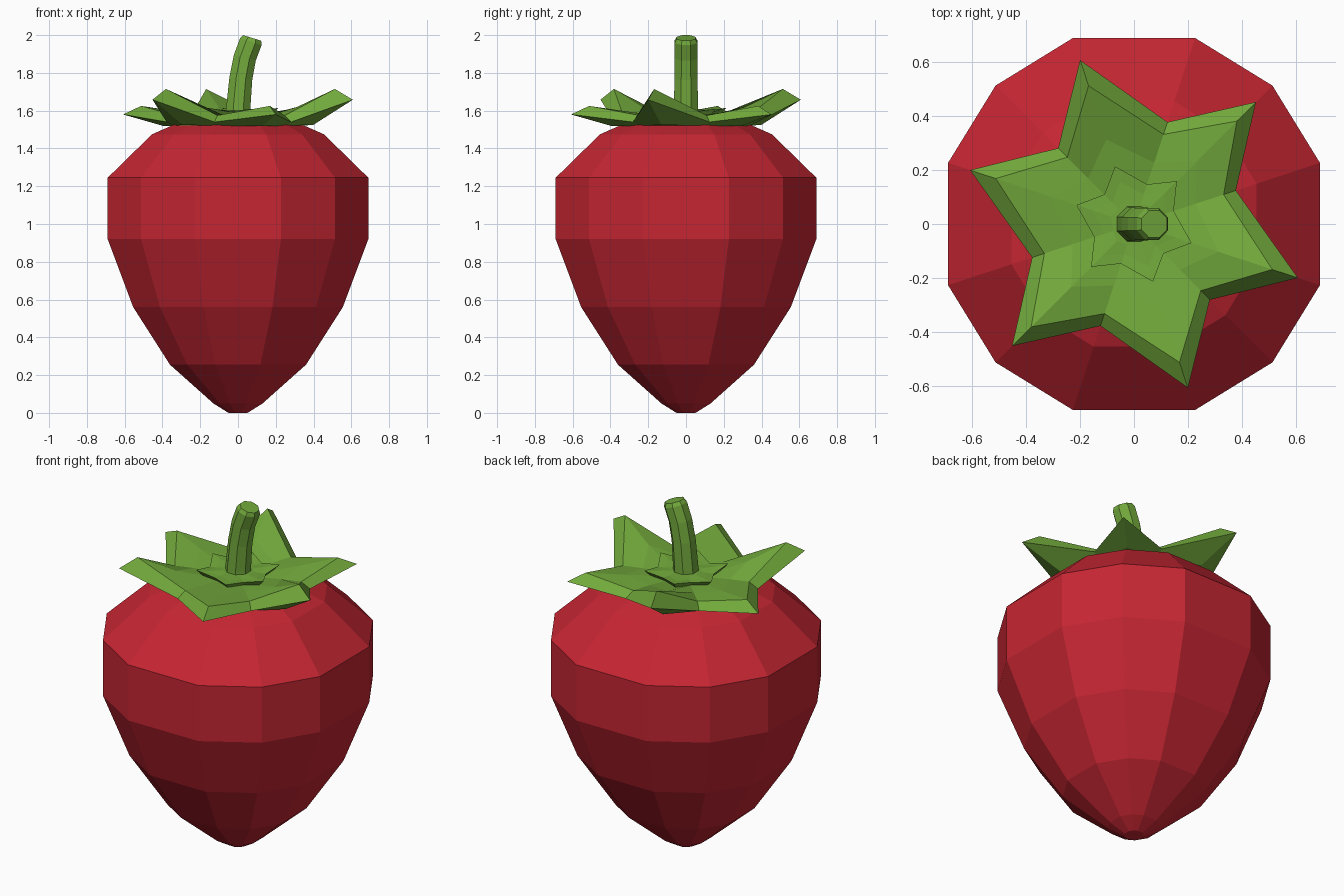
import bpy, bmesh, math
from mathutils import Vector, Matrix

cube = bpy.data.objects.get("Cube")
if cube:
    bpy.data.objects.remove(cube, do_unlink=True)

# Twelve slightly uneven directions, like a rounded square
ANGLES = [math.radians(q * 90 + a) for q in range(4) for a in (18.2, 45, 71.8)]


def make_material(name, color):
    mat = bpy.data.materials.new(name)
    mat.use_nodes = True
    mat.diffuse_color = color
    bsdf = mat.node_tree.nodes["Principled BSDF"]
    bsdf.inputs["Base Color"].default_value = color
    bsdf.inputs["Roughness"].default_value = 0.8
    return mat


def loft(name, rings, mat):
    """Skin a closed solid through rings of points, ordered along the part."""
    bm = bmesh.new()
    loops = [[bm.verts.new(p) for p in ring] for ring in rings]
    for low, high in zip(loops, loops[1:]):
        n = len(low)
        for i in range(n):
            j = (i + 1) % n
            bm.faces.new((low[i], low[j], high[j], high[i]))
    bm.faces.new(loops[0][::-1])
    bm.faces.new(loops[-1])
    bmesh.ops.recalc_face_normals(bm, faces=bm.faces)
    mesh = bpy.data.meshes.new(name)
    bm.to_mesh(mesh)
    bm.free()
    mesh.materials.append(mat)
    obj = bpy.data.objects.new(name, mesh)
    bpy.context.collection.objects.link(obj)
    return obj


def polar(r, angle, z):
    return Vector((r * math.cos(angle), r * math.sin(angle), z))


red = make_material("berry red", (0.56, 0.019, 0.032, 1))
green = make_material("leaf green", (0.17, 0.4, 0.045, 1))

# Berry body: half width and height of each ring
profile = [(0.05, 0), (0.13, 0.05), (0.36, 0.255), (0.555, 0.56), (0.69, 0.92),
           (0.69, 1.245), (0.455, 1.475), (0.33, 1.53)]
loft("berry_body",
     [[polar(w / math.cos(ANGLES[0]), a, z) for a in ANGLES] for w, z in profile], red)

# Leaf crown: (tip radius, valley radius, high tip z, low tip z, valley z)
crown = [
    (0.42, 0.35, 1.525, 1.52, 1.52),     # underside
    (0.64, 0.398, 1.658, 1.58, 1.54),    # outer edge
    (0.54, 0.35, 1.715, 1.625, 1.575),   # folded crest
    (0.33, 0.24, 1.62, 1.595, 1.575),    # leaf middle
    (0.19, 0.135, 1.58, 1.58, 1.57),     # groove around the collar
    (0.225, 0.155, 1.615, 1.61, 1.595),  # collar star
    (0.165, 0.115, 1.605, 1.605, 1.595),
    (0.09, 0.08, 1.6, 1.6, 1.6),
]


def crown_ring(tip_r, valley_r, high, low, valley):
    ring = []
    for i, a in enumerate(ANGLES):
        if i % 2 == 0:
            ring.append(polar(valley_r, a, valley))
        else:
            ring.append(polar(tip_r, a, high if i % 4 == 3 else low))
    return ring


loft("leaf_crown", [crown_ring(*row) for row in crown], green)

# Bent stem: centre x, height, radius, tilt in degrees
stem = [(0, 1.55, 0.066, 0), (0.002, 1.62, 0.064, 3), (0.015, 1.77, 0.061, 8),
        (0.036, 1.88, 0.06, 14), (0.068, 1.965, 0.06, 17), (0.075, 1.985, 0.05, 17)]
rings = []
for x, z, r, tilt in stem:
    turn = Matrix.Rotation(math.radians(tilt), 3, 'Y')
    rings.append([turn @ polar(r * 1.08, math.radians(22.5 + 45 * k), 0) + Vector((x, 0, z))
                  for k in range(8)])
loft("stem", rings, green)
